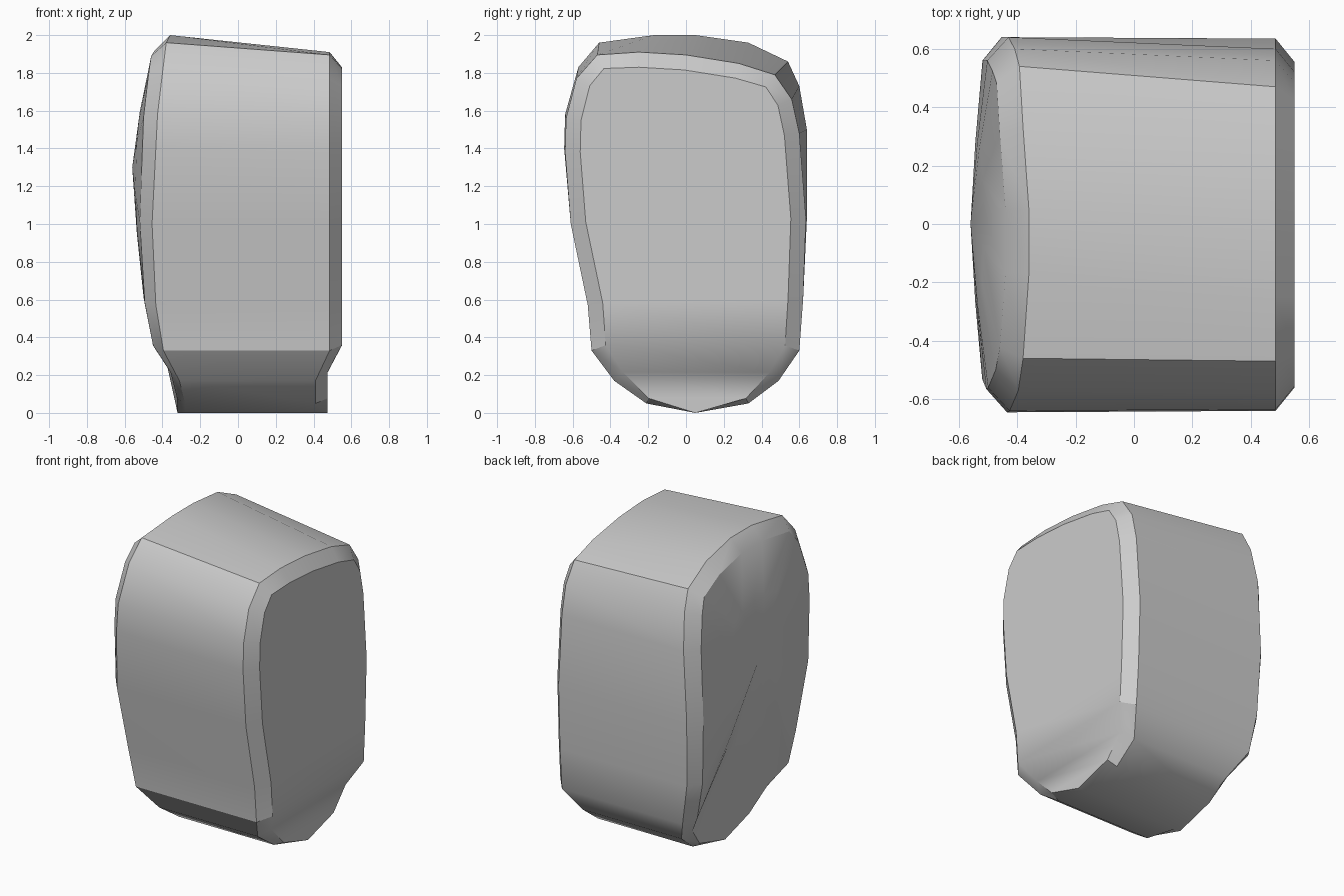
import bpy, bmesh
from math import radians
from mathutils import Vector

if "Cube" in bpy.data.objects:
    bpy.data.objects.remove(bpy.data.objects["Cube"])

# Side profile from bottom to top: (y, z) at the left end, (y, z) at the right end
BOTTOM = (.05, .0, .05, .0)
BACK = [(.33, .05, .33, .05), (.49, .17, .49, .17), (.60, .33, .60, .33),
        (.62, .60, .62, .60), (.64, 1.03, .635, 1.03), (.64, 1.50, .60, 1.48),
        (.60, 1.73, .56, 1.66), (.54, 1.86, .47, 1.79), (.33, 1.96, .28, 1.85),
        (.05, 2.0, .0, 1.895)]
FRONT = [(-.21, .05, -.21, .05), (-.38, .17, -.38, .17), (-.50, .33, -.50, .33),
         (-.52, .57, -.52, .57), (-.61, 1.0, -.61, 1.0), (-.645, 1.40, -.64, 1.38),
         (-.64, 1.58, -.635, 1.56), (-.57, 1.83, -.58, 1.77), (-.46, 1.96, -.47, 1.895),
         (-.17, 2.0, -.25, 1.91)]
LOOP = [BOTTOM] + BACK + FRONT[::-1]
N = len(LOOP)

# x position of the end rims by height
LEFT_X = [(0, -.28), (.05, -.28), (.17, -.31), (.33, -.395), (.6, -.44), (1.0, -.455),
          (1.6, -.425), (1.96, -.38), (2.0, -.36)]
RIGHT_X = [(0, .41), (.17, .41), (.33, .485), (2, .485)]
INSET = [(0, .0), (.05, .03), (.17, .065), (.33, .08), (2, .08)]


def lerp(table, z):
    for (a, va), (b, vb) in zip(table, table[1:]):
        if z <= b:
            return va + (vb - va) * (z - a) / (b - a)
    return table[-1][1]


def inset(pts):
    """Move each profile point inward along its corner normal."""
    out = []
    for i, p in enumerate(pts):
        d1 = (p - pts[i - 1]).normalized()
        d2 = (pts[(i + 1) % N] - p).normalized()
        n = Vector((-(d1.y + d2.y), d1.x + d2.x)).normalized()
        out.append(p + n * lerp(INSET, p.y))
    return out


bm = bmesh.new()


def ring(pts, xs):
    return [bm.verts.new((x, p.x, p.y)) for p, x in zip(pts, xs)]


left = [Vector(p[:2]) for p in LOOP]
right = [Vector(p[2:]) for p in LOOP]
left_x = [lerp(LEFT_X, p.y) for p in left]
right_x = [lerp(RIGHT_X, p.y) for p in right]
left_in = inset(left)
left_in_x = [x - lerp([(0, .04), (.33, .055), (2, .08)], p.y) for x, p in zip(left_x, left)]

# Domed left end, halfway ring to a central peak
peak = Vector((0, 1.3))
mid = [p.lerp(peak, .5) for p in left_in]
mid_x = [x * .4 - .56 * .6 for x in left_in_x]
centre = bm.verts.new((-.56, peak.x, peak.y))

rings = [ring(mid, mid_x), ring(left_in, left_in_x), ring(left, left_x),
         ring(right, right_x), ring(inset(right), [x + .065 for x in right_x])]
for a, b in zip(rings, rings[1:]):
    for i in range(N):
        j = (i + 1) % N
        bm.faces.new((a[i], a[j], b[j], b[i]))
for i in range(N):
    bm.faces.new((centre, rings[0][(i + 1) % N], rings[0][i]))

# Flat right end, bridged front to back level by level
r = rings[-1]
bm.faces.new((r[0], r[1], r[-1]))
for i in range(1, N // 2):
    bm.faces.new((r[i], r[i + 1], r[N - i - 1], r[N - i]))

bmesh.ops.recalc_face_normals(bm, faces=bm.faces)
mesh = bpy.data.meshes.new("rounded_body")
bm.to_mesh(mesh)
bm.free()
body = bpy.data.objects.new("rounded_body", mesh)
bpy.context.collection.objects.link(body)
bpy.context.view_layer.objects.active = body
body.select_set(True)
bpy.ops.object.shade_smooth_by_angle(angle=radians(32))
